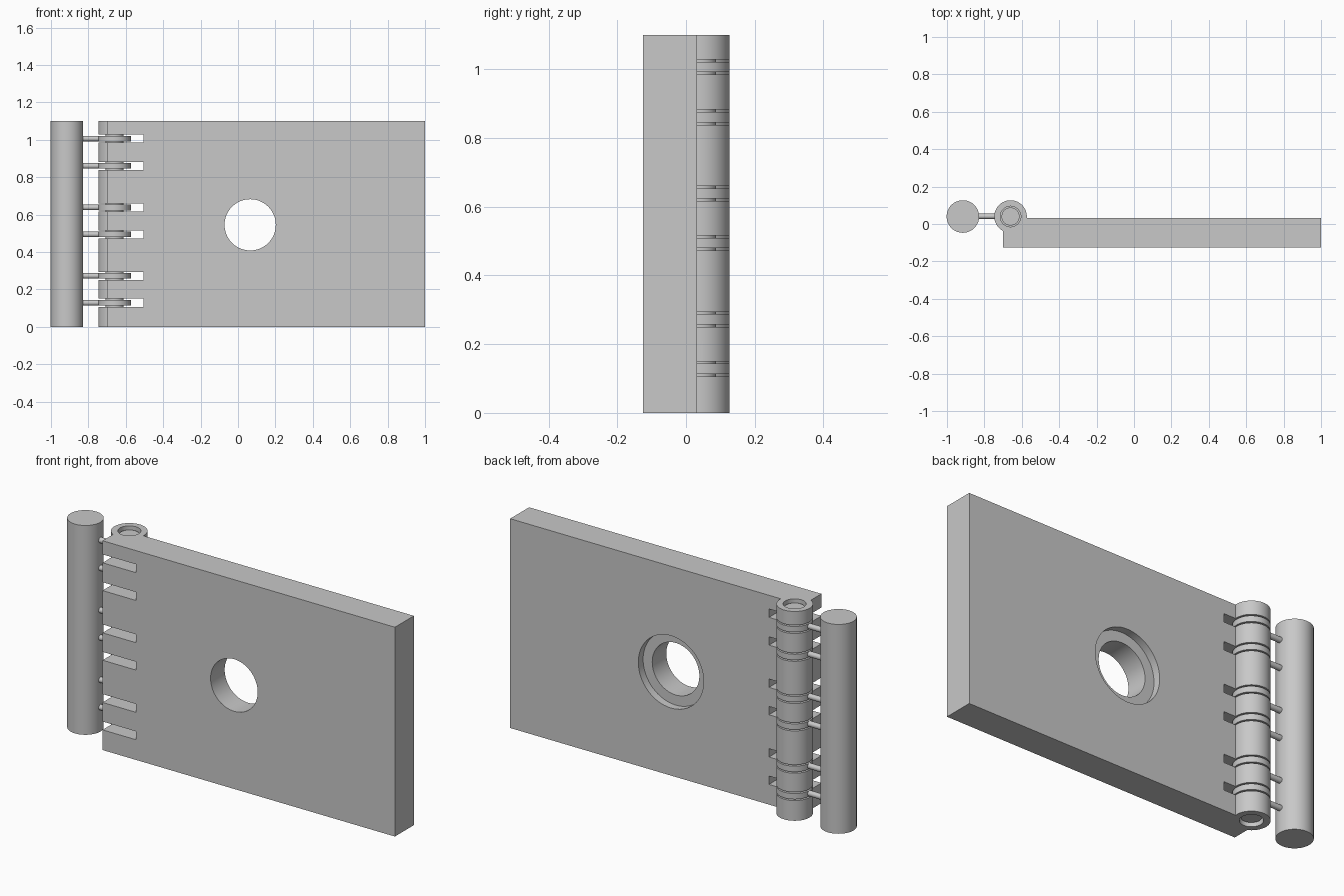
import bpy
import math

if "Cube" in bpy.data.objects:
    bpy.data.objects.remove(bpy.data.objects["Cube"], do_unlink=True)

# Single plain metal colour
metal = bpy.data.materials.new("plain_grey")
metal.use_nodes = True
grey = (0.58, 0.58, 0.58, 1)
metal.diffuse_color = grey
metal.node_tree.nodes["Principled BSDF"].inputs["Base Color"].default_value = grey

HEIGHT = 1.10
FRONT, BACK = -0.125, 0.032
BARREL = (-0.66, 0.04)
ROD = (-0.915, 0.04)
RADIUS = 0.087
SLOTS = (0.128, 0.272, 0.494, 0.638, 0.86, 1.006)


def finish(obj, name):
    obj.name = name
    obj.data.materials.clear()
    obj.data.materials.append(metal)
    return obj


def box(name, low, high):
    centre = [(a + b) / 2 for a, b in zip(low, high)]
    bpy.ops.mesh.primitive_cube_add(size=1, location=centre)
    obj = bpy.context.object
    obj.scale = [b - a for a, b in zip(low, high)]
    bpy.ops.object.transform_apply(location=False, rotation=False, scale=True)
    return finish(obj, name)


def cylinder(name, radius, start, length, axis="z", sides=64):
    half = length / 2
    step = {"x": (half, 0, 0), "y": (0, half, 0), "z": (0, 0, half)}[axis]
    turn = {"x": (0, math.pi / 2, 0), "y": (math.pi / 2, 0, 0), "z": (0, 0, 0)}[axis]
    centre = [s + d for s, d in zip(start, step)]
    bpy.ops.mesh.primitive_cylinder_add(vertices=sides, radius=radius, depth=length,
                                        location=centre, rotation=turn)
    obj = finish(bpy.context.object, name)
    smooth(obj)
    return obj


def smooth(obj):
    bpy.ops.object.select_all(action="DESELECT")
    obj.select_set(True)
    bpy.context.view_layer.objects.active = obj
    bpy.ops.object.shade_smooth_by_angle(angle=math.radians(30))


def combine(target, tool, operation):
    mod = target.modifiers.new("combine", "BOOLEAN")
    mod.operation = operation
    mod.solver = "EXACT"
    mod.object = tool
    bpy.context.view_layer.objects.active = target
    bpy.ops.object.modifier_apply(modifier=mod.name)
    bpy.data.objects.remove(tool, do_unlink=True)


# Hinge leaf: flat plate joined to its barrel
leaf = box("hinge_leaf", (-0.70, FRONT, 0), (1.0, BACK, HEIGHT))
combine(leaf, cylinder("barrel", RADIUS, (*BARREL, 0), HEIGHT), "UNION")

# Bore of the barrel
combine(leaf, cylinder("bore", 0.055, (*BARREL, -0.1), HEIGHT + 0.2), "DIFFERENCE")

# Slots that make room for the links
for z in SLOTS:
    slot = box("slot", (-0.80, -0.2, z - 0.022), (-0.505, 0.2, z + 0.022))
    combine(leaf, slot, "DIFFERENCE")

# Round hole with a counterbore on the back
hole = (0.065, 0.545)
combine(leaf, cylinder("hole", 0.137, (hole[0], -0.2, hole[1]), 0.4, "y"), "DIFFERENCE")
combine(leaf, cylinder("counterbore", 0.19, (hole[0], BACK - 0.04, hole[1]), 0.2, "y"),
        "DIFFERENCE")
smooth(leaf)

# Hinge pin, slightly recessed at both ends
cylinder("hinge_pin", 0.048, (*BARREL, 0.018), HEIGHT - 0.036)

# Loose rod beside the barrel
cylinder("side_rod", RADIUS, (*ROD, 0), HEIGHT)

# Links: a disc around the pin and a thin arm to the rod
for i, z in enumerate(SLOTS, 1):
    cylinder(f"link_eye_{i}", RADIUS, (*BARREL, z - 0.015), 0.03)
    arm_start = ROD[0] + 0.03
    cylinder(f"link_arm_{i}", 0.0145, (arm_start, 0.041, z),
             BARREL[0] - 0.06 - arm_start, "x", 24)
